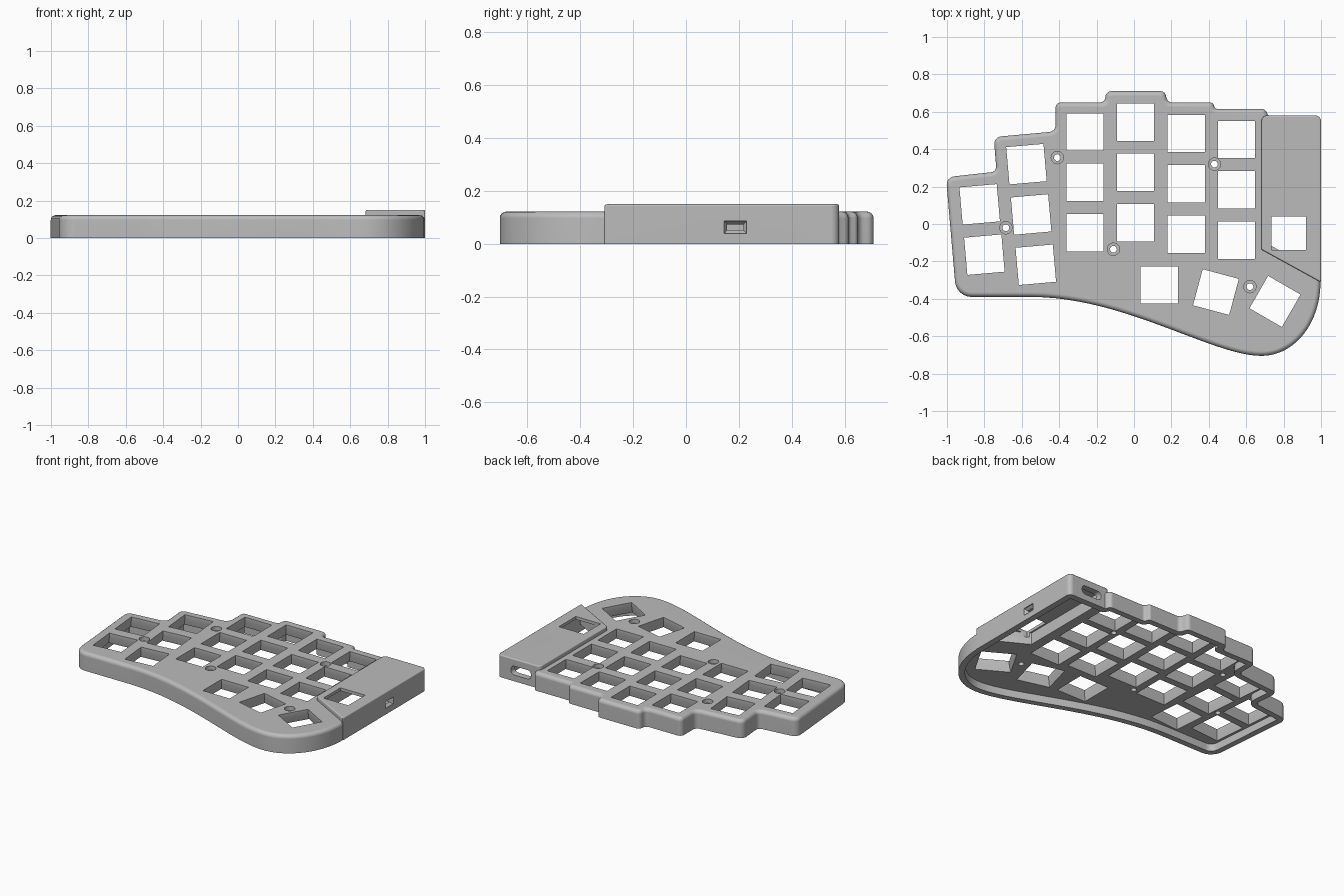
import bpy, bmesh
from math import sin, cos, tan, pi, radians
from mathutils import Vector, Matrix
from mathutils.geometry import interpolate_bezier

cube = bpy.data.objects.get("Cube")
if cube:
    bpy.data.objects.remove(cube, do_unlink=True)

grey = bpy.data.materials.new("matte_grey")
grey.use_nodes = True
COLOUR = (0.5, 0.5, 0.5, 1)
grey.diffuse_color = COLOUR
grey.node_tree.nodes["Principled BSDF"].inputs["Base Color"].default_value = COLOUR

BASE_TOP, BLOCK_TOP, CEILING = 0.122, 0.15, 0.05


def ring(corners, inset=0.0, steps=6):
    """Inset a counter-clockwise outline of (x, y, radius) and round its corners."""
    pts = [Vector(c[:2]) for c in corners]
    n = len(pts)
    moved, turns = [], []
    for i, p in enumerate(pts):
        a = (p - pts[i - 1]).normalized()
        b = (pts[(i + 1) % n] - p).normalized()
        na, nb = Vector((-a.y, a.x)), Vector((-b.y, b.x))
        moved.append(p + inset * (na + nb) / (1 + na.dot(nb)))
        turns.append(a.x * b.y - a.y * b.x)
    out = []
    for i, p in enumerate(moved):
        r = corners[i][2]
        if r == 0:
            out.append(p)
            continue
        r = max(r - inset, 0.004) if turns[i] > 0 else r + inset
        va, vb = moved[i - 1] - p, moved[(i + 1) % n] - p
        half = va.angle(vb) / 2
        t = min(r / tan(half), 0.48 * min(va.length, vb.length))
        r = t * tan(half)
        va.normalize()
        vb.normalize()
        centre = p + (va + vb).normalized() * (r / sin(half))
        start, end = p + va * t - centre, p + vb * t - centre
        sweep = start.angle_signed(end)
        for k in range(steps + 1):
            out.append(centre + Matrix.Rotation(-sweep * k / steps, 2) @ start)
    return out


def flat(loop, z):
    return [Vector((p.x, p.y, z)) for p in loop]


def solid(name, stacks):
    """Make one mesh from stacks of matching loops, capped at both ends."""
    bm = bmesh.new()
    for stack in stacks:
        rows = [[bm.verts.new(p) for p in loop] for loop in stack]
        n = len(rows[0])
        for low, high in zip(rows, rows[1:]):
            for i in range(n):
                j = (i + 1) % n
                bm.faces.new((low[i], low[j], high[j], high[i]))
        bm.faces.new(rows[0][::-1])
        bm.faces.new(rows[-1])
    bmesh.ops.recalc_face_normals(bm, faces=bm.faces)
    mesh = bpy.data.meshes.new(name)
    bm.to_mesh(mesh)
    bm.free()
    mesh.materials.append(grey)
    obj = bpy.data.objects.new(name, mesh)
    bpy.context.collection.objects.link(obj)
    return obj


def rounded_slab(name, corners, top, radius, steps=4):
    stack = [flat(ring(corners), 0)]
    for k in range(steps + 1):
        a = pi / 2 * k / steps
        stack.append(flat(ring(corners, radius * (1 - cos(a))), top - radius * (1 - sin(a))))
    return solid(name, [stack])


def combine(target, tool, operation):
    mod = target.modifiers.new(tool.name, 'BOOLEAN')
    mod.operation, mod.solver, mod.object = operation, 'EXACT', tool
    tool.hide_render = True
    bpy.context.view_layer.objects.active = target
    bpy.ops.object.modifier_apply(modifier=mod.name)
    bpy.data.objects.remove(tool, do_unlink=True)


def box(w, h, r=0.0):
    return ring([(-w / 2, -h / 2, r), (w / 2, -h / 2, r), (w / 2, h / 2, r), (-w / 2, h / 2, r)])


def circle(r, n=24):
    return [Vector((r * cos(2 * pi * k / n), r * sin(2 * pi * k / n))) for k in range(n)]


def placed(loop, x, y, angle=0):
    turn = Matrix.Rotation(radians(angle), 2)
    return [turn @ p + Vector((x, y)) for p in loop]


# Case outline: sweeping front edge, then the stepped back edge
def curve(*handles):
    return [(p.x, p.y, 0) for p in interpolate_bezier(*[Vector(h) for h in handles], 24)]


front = curve((-0.55, -0.39), (-0.05, -0.39), (0.42, -0.705), (0.68, -0.705))
thumb = curve((0.68, -0.705), (0.86, -0.705), (0.997, -0.53), (0.997, -0.31))
back = [
    (0.997, 0.575, 0.03), (0.72, 0.575, 0.02), (0.7, 0.615, 0.025),
    (0.435, 0.615, 0.02), (0.42, 0.65, 0.02), (0.18, 0.65, 0.03),
    (0.165, 0.71, 0.03), (-0.15, 0.71, 0.03), (-0.155, 0.65, 0.03),
    (-0.42, 0.65, 0.03), (-0.42, 0.495, 0.035), (-0.75, 0.465, 0.04),
    (-0.735, 0.28, 0.03), (-1.005, 0.25, 0.045),
]
outline = [(-0.95, -0.39, 0.09)] + front + thumb[1:] + back

# Raised controller housing
housing = [(0.682, -0.137, 0.01), (1, -0.312, 0.005), (1, 0.58, 0.03), (0.682, 0.58, 0.03)]

case = rounded_slab("keyboard_case", outline, BASE_TOP, 0.025)
combine(case, rounded_slab("controller_housing", housing, BLOCK_TOP, 0.008), 'UNION')

# Hollow underside, deeper beneath the housing
combine(case, solid("cavity", [[flat(ring(outline, 0.04), z) for z in (-0.05, CEILING)]]), 'DIFFERENCE')
combine(case, solid("housing_cavity", [[flat(ring(housing, 0.043), z) for z in (-0.04, 0.13)]]), 'DIFFERENCE')

# Key openings, column by column: x, back key y, number of keys
keys = []
for x, y, count in ((-0.262, 0.492, 3), (0.008, 0.545, 3), (0.28, 0.484, 3), (0.548, 0.452, 3)):
    keys += [(x, y - 0.269 * k, 0) for k in range(count)]
for x, y, count in ((-0.825, 0.105, 2), (-0.575, 0.32, 3)):
    keys += [(x + 0.025 * k, y - 0.269 * k, 5) for k in range(count)]
keys += [(0.136, -0.326, 0), (0.438, -0.364, -15), (0.754, -0.414, -30)]

stacks = []
for key in keys:
    stacks.append([flat(placed(box(w, w), *key), z)
                   for w, z in ((0.225, 0.04), (0.2, 0.095), (0.2, 0.2))])
stacks.append([flat(placed(box(0.185, 0.18), 0.828, -0.05), z) for z in (0.1, 0.2)])

# Counterbored screw holes
for x, y in ((-0.41, 0.355), (0.43, 0.32), (-0.685, -0.02), (-0.11, -0.135), (0.62, -0.335)):
    stacks.append([flat(placed(circle(r), x, y), z)
                   for r, z in ((0.018, 0.03), (0.018, 0.095), (0.033, 0.095), (0.033, 0.2))])
combine(case, solid("openings", stacks), 'DIFFERENCE')

# Flared side port and rounded back port
side = [[Vector((x, 0.187 + p.x, 0.063 + p.y)) for p in box(w, h)]
        for x, w, h in ((1.02, 0.085, 0.048), (0.995, 0.085, 0.048), (0.978, 0.062, 0.022), (0.93, 0.062, 0.022))]
rear = [[Vector((0.825 + p.x, y, 0.072 + p.y)) for p in box(0.15, 0.06, 0.026)] for y in (0.5, 0.62)]
combine(case, solid("ports", [side, rear]), 'DIFFERENCE')

# Smooth rounded edges, flat large faces
bpy.ops.object.select_all(action='DESELECT')
case.select_set(True)
bpy.context.view_layer.objects.active = case
bpy.ops.object.shade_smooth_by_angle(angle=radians(30))
weighted = case.modifiers.new("even_shading", 'WEIGHTED_NORMAL')
weighted.keep_sharp = True
